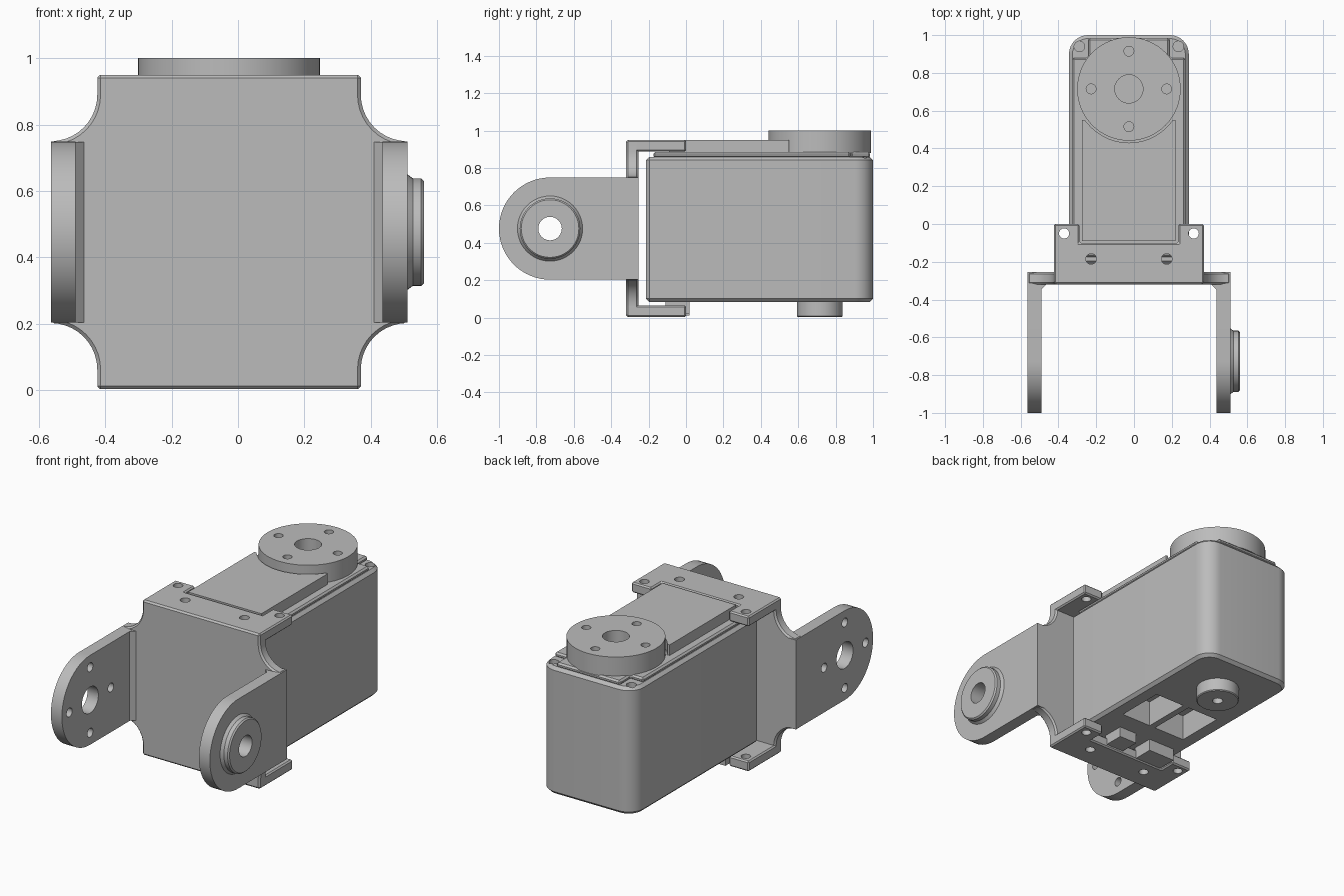
import bpy, bmesh
from math import sin, cos, pi

cube = bpy.data.objects.get("Cube")
if cube:
    bpy.data.objects.remove(cube, do_unlink=True)

CX = -0.027          # symmetry plane of body and bracket
HORN_Y = 0.715       # output shaft axis
ARM = (-0.727, 0.476)  # arm pivot (y, z)
SIDES = (-1, 1)

grey = bpy.data.materials.new("mid grey")
grey.use_nodes = True
grey.diffuse_color = (0.5, 0.5, 0.5, 1)
grey.node_tree.nodes["Principled BSDF"].inputs["Base Color"].default_value = grey.diffuse_color


def arc(cu, cv, r, a0, a1, n=12):
    """Arc points, angles in degrees."""
    steps = [(a0 + (a1 - a0) * i / n) * pi / 180 for i in range(n + 1)]
    return [(cu + r * cos(a), cv + r * sin(a)) for a in steps]


def circle(u, v, r, n=48):
    return arc(u, v, r, 0, 360, n)[:-1]


def rect(u0, u1, v0, v1):
    return [(u0, v0), (u1, v0), (u1, v1), (u0, v1)]


def mirrored(half):
    """Close a right-hand half outline across the symmetry plane."""
    return half + [(2 * CX - u, v) for u, v in reversed(half)]


def extrude(bm, pts, axis, lo, hi, taper=1.0):
    """Outline extruded along an axis; taper scales the far end."""
    mu = sum(p[0] for p in pts) / len(pts)
    mv = sum(p[1] for p in pts) / len(pts)
    place = {"x": lambda u, v, w: (w, u, v),
             "y": lambda u, v, w: (u, w, v),
             "z": lambda u, v, w: (u, v, w)}[axis]
    a = [bm.verts.new(place(u, v, lo)) for u, v in pts]
    b = [bm.verts.new(place(mu + (u - mu) * taper, mv + (v - mv) * taper, hi)) for u, v in pts]
    bm.faces.new(a)
    bm.faces.new(b[::-1])
    for i in range(len(pts)):
        j = (i + 1) % len(pts)
        bm.faces.new((a[i], b[i], b[j], a[j]))


def mesh_object(name, solids):
    bm = bmesh.new()
    for s in solids:
        extrude(bm, *s)
    bmesh.ops.recalc_face_normals(bm, faces=bm.faces[:])
    mesh = bpy.data.meshes.new(name)
    bm.to_mesh(mesh)
    bm.free()
    obj = bpy.data.objects.new(name, mesh)
    bpy.context.collection.objects.link(obj)
    return obj


def part(name, pts, axis, lo, hi, bevel=0, cuts=(), taper=1.0):
    obj = mesh_object(name, [(pts, axis, lo, hi, taper)])
    cutter = None
    if bevel:
        m = obj.modifiers.new("edge", "BEVEL")
        m.width, m.segments, m.limit_method, m.angle_limit = bevel, 1, "ANGLE", 0.7
    if cuts:
        cutter = mesh_object(name + "_cutter", cuts)
        cutter.hide_render = True
        m = obj.modifiers.new("cut", "BOOLEAN")
        m.operation, m.solver, m.object = "DIFFERENCE", "EXACT", cutter
    # bake the modifiers so no cutter is left behind
    deps = bpy.context.evaluated_depsgraph_get()
    obj.data = bpy.data.meshes.new_from_object(obj.evaluated_get(deps))
    obj.modifiers.clear()
    if cutter:
        bpy.data.objects.remove(cutter, do_unlink=True)
    obj.data.materials.clear()
    obj.data.materials.append(grey)
    bpy.ops.object.select_all(action="DESELECT")
    obj.select_set(True)
    bpy.context.view_layer.objects.active = obj
    bpy.ops.object.shade_smooth_by_angle(angle=0.5)
    return obj


def hole(u, v, r, axis, lo, hi):
    return (circle(u, v, r, 24), axis, lo, hi)


# Servo body with rounded back corners, ear screw holes and bottom pockets
half = [(CX + 0.317, -0.213)] + arc(CX + 0.217, 0.9, 0.1, 0, 90, 8)
ears = [hole(CX + s * 0.262, 0.94, 0.028, "z", 0.8, 0.95) for s in SIDES]
pockets = [(rect(x0, x1, 0.14, 0.44), "z", 0.0, 0.24)
           for x0, x1 in ((-0.25, -0.04), (0.0, 0.2))]
part("servo_body", mirrored(half), "z", 0.083, 0.86, 0.018, ears + pockets)

# Stepped lid and the raised cover in front of the horn
lid = [(CX + 0.3, -0.175), (CX + 0.3, 0.88), (CX + 0.215, 0.88), (CX + 0.215, 0.985)]
part("lid", mirrored(lid), "z", 0.855, 0.885, 0.01)
part("raised_cover", rect(CX - 0.248, CX + 0.248, -0.09, 0.55), "z", 0.87, 0.95,
     cuts=[(circle(CX, HORN_Y, 0.285), "z", 0.886, 1.1)])

# Output horn with screw circle
horn_holes = [hole(CX, HORN_Y, 0.075, "z", 0.9, 1.1)]
for i in range(4):
    a = i * pi / 2
    horn_holes.append(hole(CX + 0.2 * cos(a), HORN_Y + 0.2 * sin(a), 0.026, "z", 0.9, 1.1))
part("output_horn", circle(CX, HORN_Y, 0.274, 64), "z", 0.88, 1.0, cuts=horn_holes)

# Idler boss under the body
part("idler_boss", circle(CX, HORN_Y, 0.122), "z", 0.003, 0.09, 0.005,
     [hole(CX, HORN_Y, 0.03, "z", -0.1, 0.07)])

# Screw lugs in rows along the body edges
for side in SIDES:
    for level, lo, hi, top in (("upper", 0.757, 0.878, True), ("lower", 0.085, 0.205, False)):
        for i in range(4):
            y = -0.073 + i * 0.175
            hx = CX + side * 0.343
            x0, x1 = sorted((CX + side * 0.28, CX + side * 0.397))
            ramp_x = CX + side * 0.397
            z = hi if top else lo
            dz = -0.022 if top else 0.022
            cuts = [hole(hx, y, 0.025, "z", 0, 1)]
            # chamfer the two cross edges at the exposed end
            for e in SIDES:
                ye = y + e * 0.074
                tri = [(ye - e * 0.025, z), (ye + e * 0.02, z - dz), (ye + e * 0.02, z + dz * 1.8)]
                cuts.append((tri, "x", x0 - 0.1, x1 + 0.1))
            tri = [(ramp_x - side * 0.025, z), (ramp_x + side * 0.02, z - dz),
                   (ramp_x + side * 0.02, z + dz * 1.8)]
            cuts.append((tri, "y", y - 0.2, y + 0.2))
            part(f"{level}_lug", rect(x0, x1, y - 0.074, y + 0.074), "z", lo, hi, cuts=cuts)

# Bracket front plate with scooped corners
half = ([(CX + 0.397, 0.003), (CX + 0.397, 0.06)]
        + arc(CX + 0.537, 0.062, 0.14, 180, 90, 10)
        + arc(CX + 0.537, 0.89, 0.14, 270, 180, 10)
        + [(CX + 0.397, 0.95)])
part("bracket_plate", mirrored(half), "y", -0.32, -0.254, 0.01)

# Top and bottom flanges with a central notch
for name, lo, hi in (("top_flange", 0.888, 0.95), ("bottom_flange", 0.003, 0.066)):
    half = [(CX + 0.397, -0.315), (CX + 0.397, 0.0), (CX + 0.262, 0.0), (CX + 0.262, -0.1)]
    holes = []
    for s in SIDES:
        holes.append(hole(CX + s * 0.343, -0.05, 0.027, "z", -0.1, 1.1))
        holes.append(hole(CX + s * 0.2, -0.185, 0.028, "z", -0.1, 1.1))
    part(name, mirrored(half), "z", lo, hi, 0.008, holes)

# Tab and connector block inside the bottom notch
part("bottom_tab", rect(0.0, 0.12, -0.11, 0.02), "z", 0.02, 0.09)
part("connector_block", rect(-0.28, -0.1, -0.11, 0.02), "z", 0.01, 0.1)

# Bracket arms, with a gusset in each inner corner
for side, name in ((-1, "right"), (1, "left")):
    y, z = ARM
    outline = [(-0.254, z - 0.273), (-0.254, z + 0.273)] + arc(y, z, 0.273, 90, 270, 32)
    if side < 0:
        holes = [hole(y, z, 0.08, "x", -1, 0)]
        for i in range(4):
            a = i * pi / 2
            holes.append(hole(y + 0.2 * cos(a), z + 0.2 * sin(a), 0.027, "x", -1, 0))
    else:
        holes = [hole(y, z, 0.063, "x", 0, 1)]
    x0, x1 = sorted((CX + side * 0.463, CX + side * 0.537))
    part(name + "_arm", outline, "x", x0, x1, 0, holes)
    inner = CX + side * 0.465
    part(name + "_gusset", [(inner, -0.318), (inner, -0.348), (inner - side * 0.03, -0.318)],
         "z", z - 0.272, z + 0.272)

# Pivot boss on the left arm with a flared foot
y, z = ARM
bore = [hole(y, z, 0.063, "x", 0, 1)]
part("boss_foot", circle(y, z, 0.178), "x", 0.505, 0.527, 0, bore, 0.91)
part("pivot_boss", circle(y, z, 0.162), "x", 0.505, 0.56, 0.008, bore)
